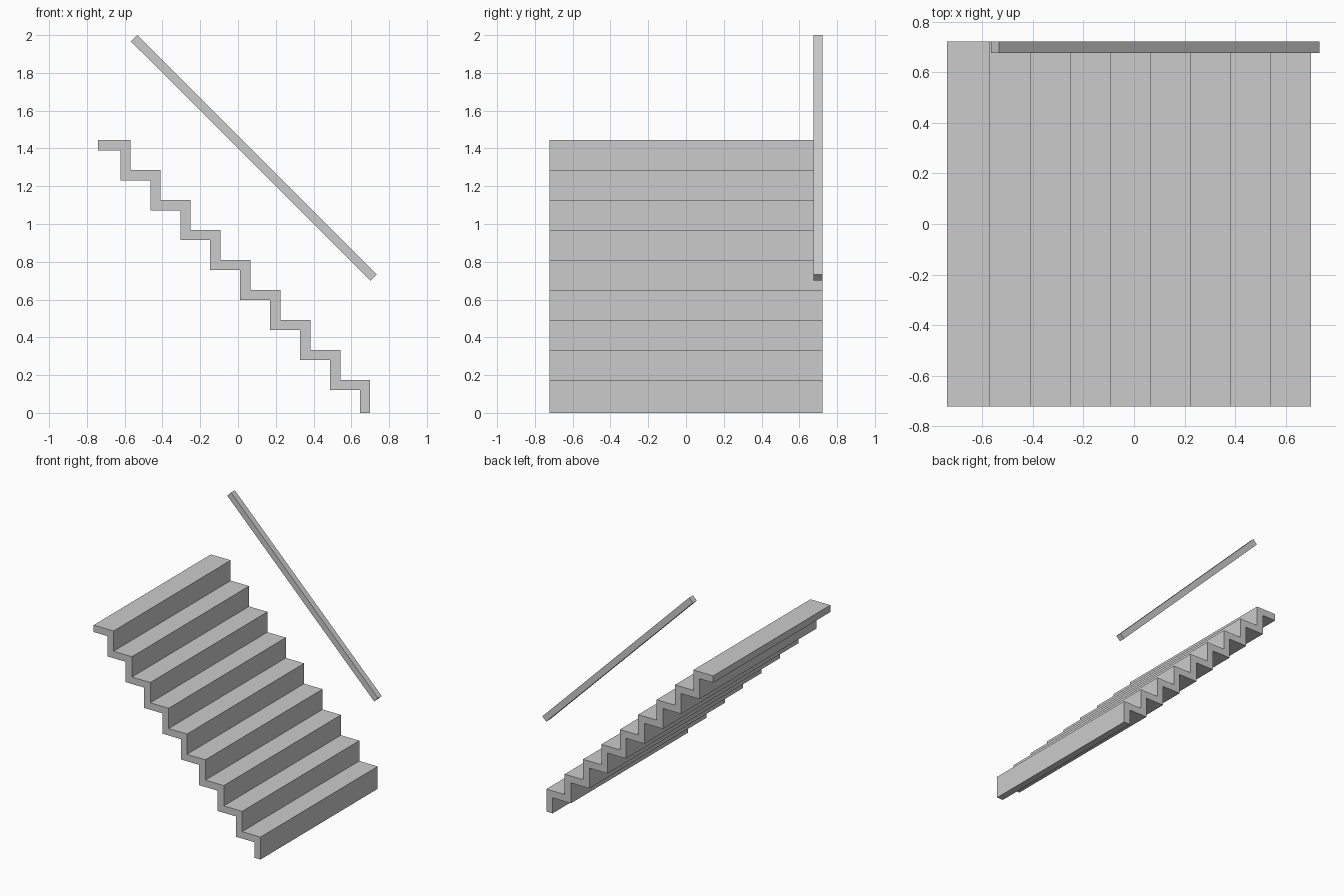
import bpy
import bmesh
from mathutils import Matrix, Vector

cube = bpy.data.objects.get("Cube")
if cube:
    bpy.data.objects.remove(cube, do_unlink=True)

grey = bpy.data.materials.new("plain grey")
grey.use_nodes = True
colour = (0.6, 0.6, 0.6, 1)
grey.diffuse_color = colour
grey.node_tree.nodes["Principled BSDF"].inputs["Base Color"].default_value = colour


def extrude_profile(name, points, y0, y1):
    """Sweep a closed x-z outline from y0 to y1."""
    bm = bmesh.new()
    face = bm.faces.new([bm.verts.new((x, y0, z)) for x, z in points])
    swept = bmesh.ops.extrude_face_region(bm, geom=[face])
    verts = [v for v in swept["geom"] if isinstance(v, bmesh.types.BMVert)]
    bmesh.ops.translate(bm, verts=verts, vec=(0, y1 - y0, 0))
    bmesh.ops.recalc_face_normals(bm, faces=bm.faces)
    mesh = bpy.data.meshes.new(name)
    bm.to_mesh(mesh)
    bm.free()
    mesh.materials.append(grey)
    obj = bpy.data.objects.new(name, mesh)
    bpy.context.collection.objects.link(obj)
    return obj


# Folded staircase: zigzag upper line, then the offset lower line back down
STEPS, PITCH, THICK = 9, 0.1586, 0.054
FRONT, FIRST_TOP, BACK = 0.70, 0.175, -0.74
upper, lower = [(FRONT, 0)], [(FRONT - THICK, 0)]
for i in range(STEPS):
    x, z = FRONT - i * PITCH, FIRST_TOP + i * PITCH
    x_next = x - PITCH if i < STEPS - 1 else BACK
    upper += [(x, z), (x_next, z)]
    under_end = x_next - THICK if i < STEPS - 1 else BACK
    lower += [(x - THICK, z - THICK), (under_end, z - THICK)]
extrude_profile("stair_flight", upper + lower[::-1], -0.722, 0.722)

# Sloping square handrail above the back edge
start, end = Vector((-0.55, 1.983)), Vector((0.718, 0.717))
side = (end - start).normalized().orthogonal() * 0.0236
rail = [start + side, end + side, end - side, start - side]
extrude_profile("handrail", [tuple(p) for p in rail], 0.676, 0.722)
